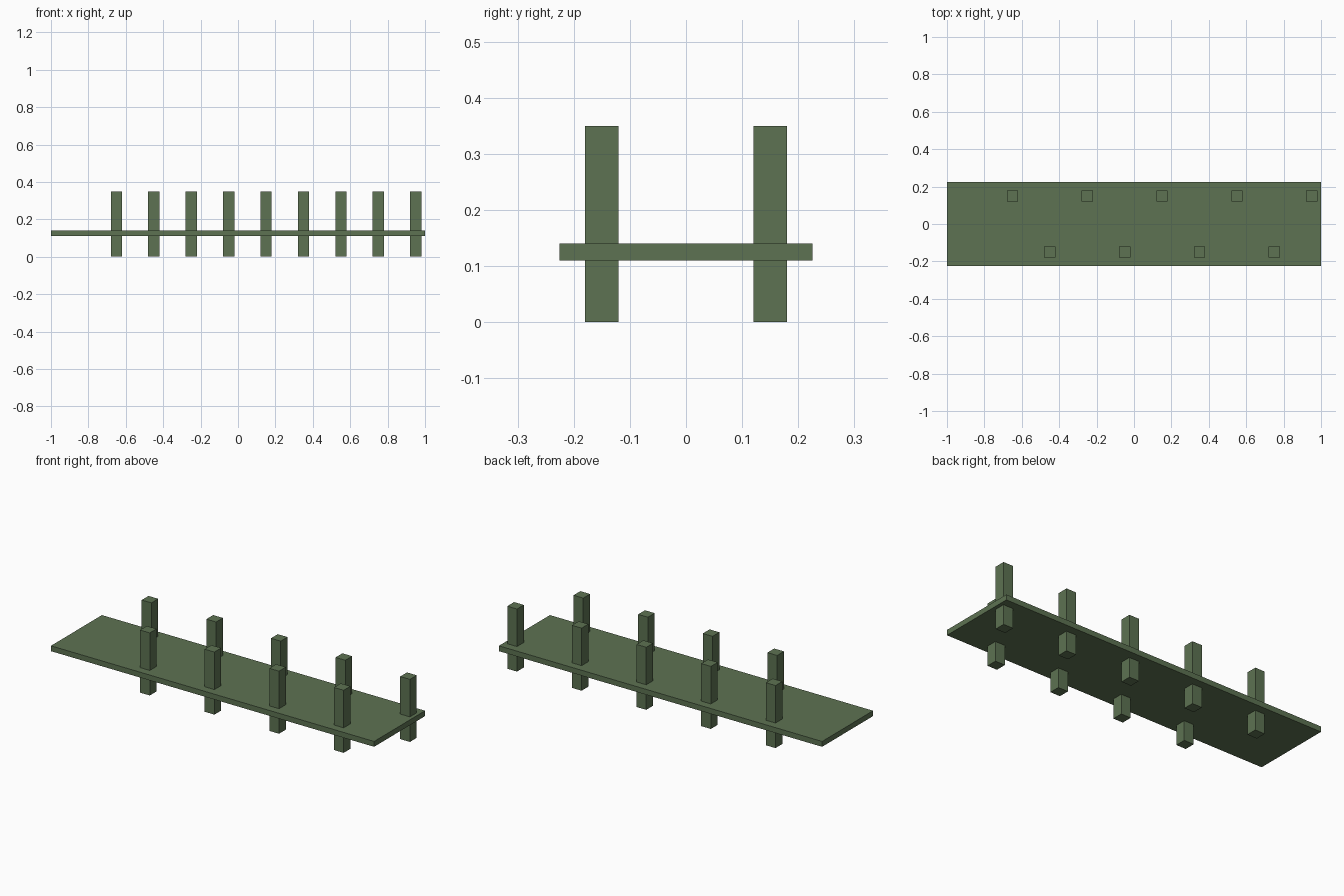
import bpy

if "Cube" in bpy.data.objects:
    bpy.data.objects.remove(bpy.data.objects["Cube"])

green = bpy.data.materials.new("green_wood")
green.diffuse_color = (0.11, 0.17, 0.085, 1)
green.use_nodes = True
green.node_tree.nodes["Principled BSDF"].inputs["Base Color"].default_value = green.diffuse_color


def box(name, center, size):
    bpy.ops.mesh.primitive_cube_add(size=1, location=center)
    obj = bpy.context.object
    obj.name = name
    obj.scale = size
    bpy.ops.object.transform_apply(location=False, rotation=False, scale=True)
    obj.data.materials.append(green)
    return obj


# Long flat deck
box("deck", (0, 0, 0.125), (2, 0.45, 0.03))

# Square posts through the deck, alternating between back and front rows
for i in range(9):
    row, y = ("back", 0.15) if i % 2 == 0 else ("front", -0.15)
    box(f"{row}_post_{i // 2 + 1}", (-0.65 + 0.2 * i, y, 0.175), (0.06, 0.06, 0.35))
